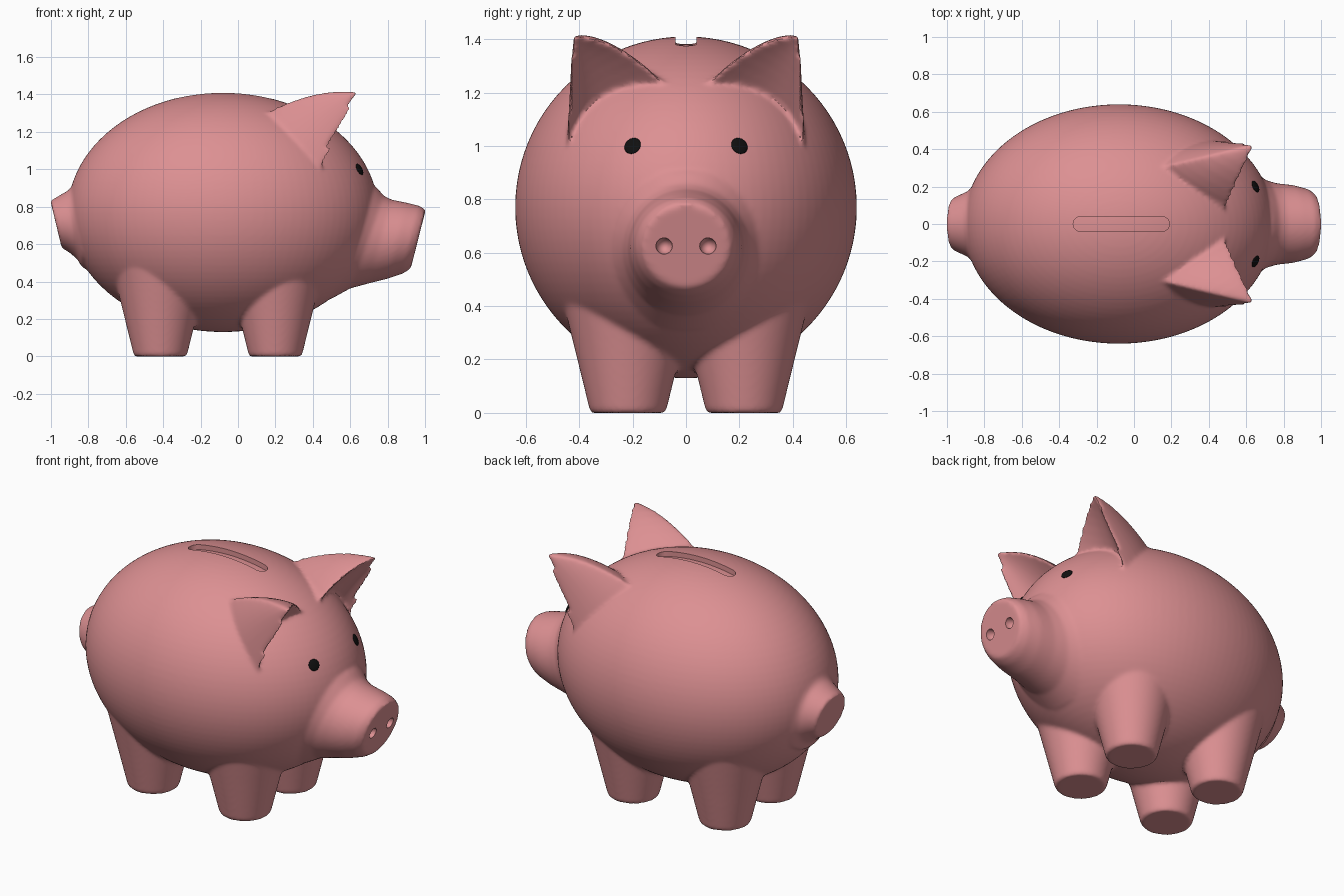
import bpy, bmesh, math
from mathutils import Vector, Matrix

if "Cube" in bpy.data.objects:
    bpy.data.objects.remove(bpy.data.objects["Cube"])

CENTRE, RADII = Vector((-0.08, 0, 0.77)), Vector((0.83, 0.64, 0.64))


def material(name, colour):
    m = bpy.data.materials.new(name)
    m.diffuse_color = (*colour, 1)
    m.use_nodes = True
    m.node_tree.nodes["Principled BSDF"].inputs["Base Color"].default_value = m.diffuse_color
    return m


PINK = material("pink_glaze", (0.72, 0.28, 0.29))
BLACK = material("black_glaze", (0.005, 0.005, 0.005))


def finish(bm, name, mat=PINK):
    bmesh.ops.recalc_face_normals(bm, faces=bm.faces[:])
    mesh = bpy.data.meshes.new(name)
    bm.to_mesh(mesh)
    bm.free()
    mesh.materials.append(mat)
    obj = bpy.data.objects.new(name, mesh)
    bpy.context.collection.objects.link(obj)
    return obj


def loft(bm, rings):
    loops = [[bm.verts.new(p) for p in r] for r in rings]
    n = len(loops[0])
    faces = [bm.faces.new(loops[0]), bm.faces.new(loops[-1])]
    for a, b in zip(loops, loops[1:]):
        for i in range(n):
            j = (i + 1) % n
            faces.append(bm.faces.new((a[i], a[j], b[j], b[i])))
    bmesh.ops.recalc_face_normals(bm, faces=faces)


def ring(tx, tz, bx, bz, w, y=0, n=48):
    """Ellipse through a top and a bottom point in the xz plane, half width w in y."""
    c, u = Vector(((tx + bx) / 2, y, (tz + bz) / 2)), Vector(((tx - bx) / 2, 0, (tz - bz) / 2))
    return [c + u * math.cos(a) + Vector((0, w, 0)) * math.sin(a)
            for a in (2 * math.pi * i / n for i in range(n))]


def ellipsoid(bm, centre, radii, seg=96, rot=Matrix.Identity(4)):
    mat = Matrix.Translation(centre) @ rot @ Matrix.Diagonal((*radii, 1))
    bmesh.ops.create_uvsphere(bm, u_segments=seg, v_segments=seg // 2, radius=1, matrix=mat)


def bezier(a, c, b, n=12):
    a, c, b = Vector(a), Vector(c), Vector(b)
    return [a * (1 - t) ** 2 + c * 2 * t * (1 - t) + b * t * t for t in (i / n for i in range(n))]


def bake(obj):
    dg = bpy.context.evaluated_depsgraph_get()
    mesh = bpy.data.meshes.new_from_object(obj.evaluated_get(dg))
    obj.modifiers.clear()
    obj.data = mesh


def cut(obj, cutter):
    mod = obj.modifiers.new("cut", 'BOOLEAN')
    mod.operation, mod.solver, mod.object = 'DIFFERENCE', 'EXACT', cutter
    bake(obj)
    bpy.data.objects.remove(cutter)


def smooth(obj, angle):
    bpy.ops.object.select_all(action='DESELECT')
    obj.select_set(True)
    bpy.context.view_layer.objects.active = obj
    bpy.ops.object.shade_smooth_by_angle(angle=math.radians(angle))


# Belly
bm = bmesh.new()
ellipsoid(bm, CENTRE, RADII)

# Snout, tilted disc flaring back into the head
loft(bm, [ring(*r) for r in (
    (1.0, .77, .925, .475, .15), (1.003, .783, .915, .463, .165), (.97, .805, .88, .442, .188),
    (.90, .822, .80, .415, .208), (.82, .838, .70, .39, .218), (.78, .858, .60, .363, .238),
    (.74, .905, .50, .308, .285), (.55, .95, .35, .40, .25))])

# Tail stub
loft(bm, [ring(*r) for r in (
    (-1.003, .832, -.942, .578, .135), (-.96, .857, -.905, .558, .155),
    (-.90, .892, -.86, .52, .18), (-.86, .965, -.83, .47, .232), (-.7, .95, -.7, .55, .2))])

# Legs, cones widening upward
for x in (-.415, .20):
    for y in (-.217, .217):
        loft(bm, [ring(x + r, z, x - r, z, r, y) for z, r in
                  ((0, .137), (.012, .144), (.25, .2025), (.5, .265))])

# Ears, swept from the tip to an outline on the head, dished in front
TIP, A, B, C = Vector((.645, .425, 1.41)), (.5, .1, 1.25), (.45, .445, 1.01), (.17, .31, 1.31)
outline = bezier(A, (.31, .18, 1.32), C) + bezier(C, (.29, .445, 1.195), B) + bezier(B, (.345, .37, 1.215), A)
lift = [1] * 12 + [1 - i / 12 for i in range(12)] + [(i / 12) ** 2 for i in range(12)]
for side in (1, -1):
    rings = []
    for t in (.04, .1, .2, .35, .5, .65, .8, .92, 1, 1.12):
        bulge = .04 * math.sin(math.pi * min(t, 1)) ** .8 if t < 1 else 0
        pts = [TIP.lerp(p, t) + Vector((0, 0, bulge * k)) for p, k in zip(outline, lift)]
        rings.append([Vector((p.x, p.y * side, p.z)) for p in pts])
    loft(bm, rings)

# Fuse everything into one cast shell with soft fillets
mesh_obj = finish(bm, "pig_body")
rem = mesh_obj.modifiers.new("fuse", 'REMESH')
rem.mode, rem.voxel_size = 'VOXEL', 0.011
sm = mesh_obj.modifiers.new("soften", 'SMOOTH')
sm.factor, sm.iterations = 0.5, 7
bake(mesh_obj)

# Coin slot of even depth that follows the back
bm = bmesh.new()
plan = [(cx + .04 * math.cos(a), .04 * math.sin(a))
        for cx, start in ((.15, -90), (-.285, 90))
        for a in (math.radians(start + 15 * i) for i in range(13))]
loft(bm, [[Vector((x, y, z)) for x, y in plan] for z in (1.25, 1.5)])
slot = finish(bm, "slot_cutter")
slot.hide_render = True
bm = bmesh.new()
ellipsoid(bm, CENTRE, RADII - Vector((.03, .03, .03)))
inner = finish(bm, "slot_floor_cutter")
inner.hide_render = True
cut(slot, inner)
cut(mesh_obj, slot)

# Nostrils
bm = bmesh.new()
for y in (-.082, .082):
    ellipsoid(bm, (.963, y, .625), (.045, .031, .031), 20)
nostrils = finish(bm, "nostril_cutter")
nostrils.hide_render = True
cut(mesh_obj, nostrils)
smooth(mesh_obj, 45)

# Eyes, flattened beads lying on the head
for y, name in ((-.2, "eye_right"), (.2, "eye_left")):
    x = CENTRE.x + RADII.x * math.sqrt(1 - (y * y + .23 ** 2) / RADII.y ** 2)
    p = Vector((x, y, 1.0))
    normal = Vector([(p[i] - CENTRE[i]) / RADII[i] ** 2 for i in range(3)])
    bm = bmesh.new()
    ellipsoid(bm, p, (.033, .033, .008), 24, normal.to_track_quat('Z', 'Y').to_matrix().to_4x4())
    smooth(finish(bm, name, BLACK), 60)
